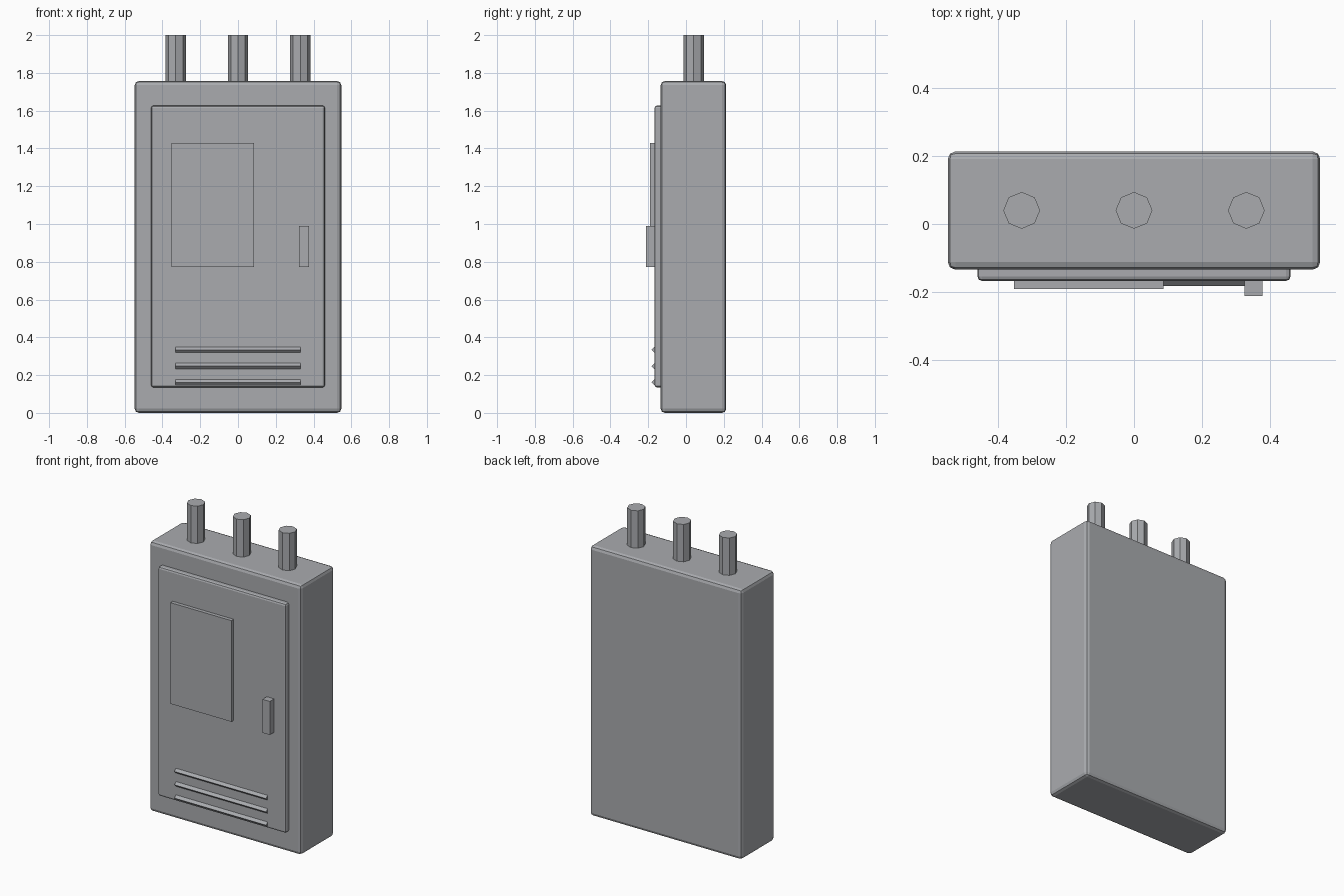
import bpy
import math

cube = bpy.data.objects.get("Cube")
if cube:
    bpy.data.objects.remove(cube, do_unlink=True)

GREY = (0.4, 0.41, 0.43, 1)
metal = bpy.data.materials.new("grey_metal")
metal.use_nodes = True
metal.diffuse_color = GREY
metal.node_tree.nodes["Principled BSDF"].inputs["Base Color"].default_value = GREY


def box(name, low, high, bevel=0, tilt=0):
    """Box between two corners, optionally rounded and tilted about x."""
    centre = [(a + b) / 2 for a, b in zip(low, high)]
    bpy.ops.mesh.primitive_cube_add(size=1, location=centre)
    ob = bpy.context.object
    ob.name = name
    ob.scale = [b - a for a, b in zip(low, high)]
    bpy.ops.object.transform_apply(location=False, rotation=False, scale=True)
    ob.rotation_euler.x = tilt
    ob.data.materials.append(metal)
    if bevel:
        mod = ob.modifiers.new("rounded_edges", "BEVEL")
        mod.width = bevel
        mod.segments = 2
    return ob


# Cabinet and door
box("cabinet_body", (-0.547, -0.134, 0), (0.547, 0.213, 1.757), bevel=0.022)
box("door", (-0.46, -0.167, 0.135), (0.46, -0.12, 1.627), bevel=0.013)

# Door fittings
box("door_panel", (-0.353, -0.191, 0.772), (0.086, -0.16, 1.43))
box("door_handle", (0.324, -0.212, 0.772), (0.377, -0.16, 0.99))

# Vent slats, set on edge into the door
for i in range(3):
    z = 0.161 + i * 0.0865
    box(f"vent_slat_{i + 1}", (-0.33, -0.178, z - 0.011), (0.33, -0.156, z + 0.011),
        tilt=math.radians(45))

# Conduit pipes
for side, x in (("right", -0.33), ("middle", 0), ("left", 0.33)):
    bpy.ops.mesh.primitive_cylinder_add(vertices=8, radius=0.054, depth=0.3,
                                        location=(x, 0.04, 1.85))
    pipe = bpy.context.object
    pipe.name = f"conduit_pipe_{side}"
    pipe.data.materials.append(metal)
